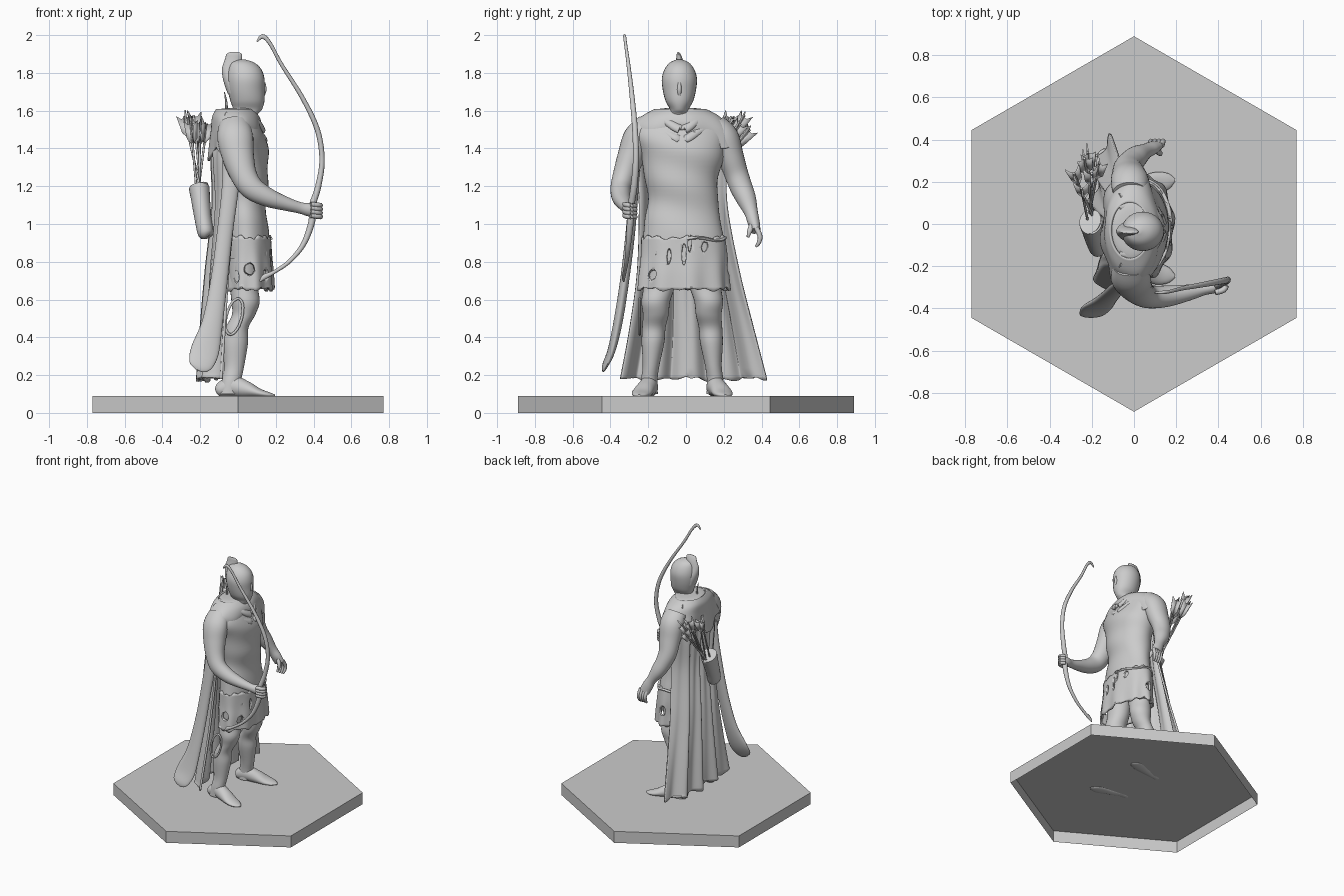
import bpy, bmesh, math, random
from mathutils import Vector
random.seed(4)
TAU = 2 * math.pi


def catmull(rows, t):
    """Smoothly interpolate a list of tuples at t in 0..1."""
    k = min(int(t * (len(rows) - 1)), len(rows) - 2)
    f = t * (len(rows) - 1) - k
    p1, p2 = rows[k], rows[k + 1]
    p0, p3 = rows[max(k - 1, 0)], rows[min(k + 2, len(rows) - 1)]
    return [b + .5 * f * (c - a + f * (2 * a - 5 * b + 4 * c - d + f * (3 * (b - c) + d - a)))
            for a, b, c, d in zip(p0, p1, p2, p3)]


def finish(name, bm, angle=50):
    bmesh.ops.recalc_face_normals(bm, faces=bm.faces)
    me = bpy.data.meshes.new(name)
    bm.to_mesh(me)
    bm.free()
    ob = bpy.data.objects.new(name, me)
    bpy.context.collection.objects.link(ob)
    bpy.ops.object.select_all(action='DESELECT')
    ob.select_set(True)
    bpy.context.view_layer.objects.active = ob
    bpy.ops.object.shade_smooth_by_angle(angle=math.radians(angle))
    return ob


def loft(name, rows, flat=True, n=28, step=5, cap=True, warp=None):
    """Skin elliptical sections (x, y, z, r1, r2); flat keeps them horizontal."""
    bm = bmesh.new()
    m = (len(rows) - 1) * step
    pts = [catmull(rows, i / m) for i in range(m + 1)]
    rings = []
    for i, (x, y, z, r1, r2) in enumerate(pts):
        a, b = Vector((1, 0, 0)), Vector((0, 1, 0))
        if not flat:
            t = (Vector(pts[min(i + 1, m)][:3]) - Vector(pts[max(i - 1, 0)][:3])).normalized()
            a = (b - t * b.dot(t)).normalized()
            b = t.cross(a)
        ring = []
        for j in range(n):
            g = TAU * j / n
            p = Vector((x, y, z)) + a * r1 * math.cos(g) + b * r2 * math.sin(g)
            ring.append(bm.verts.new(warp(p, g, i / m) if warp else p))
        rings.append(ring)
    for r, s in zip(rings, rings[1:]):
        for j in range(n):
            k = (j + 1) % n
            bm.faces.new((r[j], r[k], s[k], s[j]))
    if cap:
        bm.faces.new(rings[0])
        bm.faces.new(rings[-1])
    return finish(name, bm)


def sheet(name, fn, nu, nv, thick):
    """Cloth from fn(u, v)."""
    bm = bmesh.new()
    g = [[bm.verts.new(fn(i / nu, j / nv)) for i in range(nu + 1)] for j in range(nv + 1)]
    for j in range(nv):
        for i in range(nu):
            bm.faces.new((g[j][i], g[j][i + 1], g[j + 1][i + 1], g[j + 1][i]))
    ob = finish(name, bm)
    ob.modifiers.new("thickness", 'SOLIDIFY').thickness = thick
    return ob


# hexagonal base: open underneath
bm = bmesh.new()
lo, hi = [[bm.verts.new((.89 * math.sin(TAU * i / 6), .89 * math.cos(TAU * i / 6), z))
           for i in range(6)] for z in (0, .09)]
for i in range(6):
    bm.faces.new((lo[i], lo[i - 1], hi[i - 1], hi[i]))
bm.faces.new(hi)
finish("hex_base", bm, 30)

# legs and pointed shoes
for s, side in ((-1, "right"), (1, "left")):
    leg = [(.03, .11, .82, .09, .1), (.03, .12, .68, .075, .085), (.04, .14, .59, .075, .076),
           (.03, .14, .52, .062, .068), (-.005, .15, .45, .06, .062), (-.015, .155, .37, .068, .06),
           (-.02, .165, .25, .053, .044), (-.035, .175, .17, .052, .044), (-.045, .175, .1, .06, .046)]
    loft(side + "_leg", [(x, s * y - .02, z, a, b) for x, y, z, a, b in leg])
    foot = [(-.115, .165, .115, .01, .01), (-.1, .168, .12, .036, .036), (-.03, .175, .14, .046, .055),
            (.04, .195, .125, .05, .045), (.11, .215, .105, .052, .025), (.165, .225, .095, .036, .014),
            (.195, .228, .093, .006, .005)]
    loft(side + "_shoe", [(x, s * y - .02, z, a, b) for x, y, z, a, b in foot], flat=False)


# tunic torso with soft diagonal creases
def crease(p, g, t):
    d = .006 * math.sin(28 * p.z + 9 * p.y) * math.sin(math.pi * t)
    return p + Vector((math.cos(g), math.sin(g), 0)) * d


loft("tunic", [(.05, -.01, .8, .12, .225), (.045, -.015, .92, .12, .215), (.04, -.015, 1.02, .115, .2),
               (.03, -.02, 1.13, .12, .185), (.025, -.02, 1.25, .135, .195), (.02, -.025, 1.38, .14, .225),
               (.005, -.03, 1.48, .13, .25), (-.01, -.03, 1.56, .115, .2), (-.01, -.03, 1.605, .09, .13),
               (0, -.03, 1.615, .04, .05)], n=48, warp=crease)


# skirt panels: ragged hem and torn holes
def rag(p, g, t):
    w = .008 * math.sin(9 * g) * (1 - t)
    drop = .014 * math.sin(11 * g) * math.sin(5 * g + 1) * (t < .01 or t > .99)
    return p + Vector((w * math.cos(g), w * math.sin(g), drop))


skirt = loft("skirt", [(.055, -.015, .655, .135, .245), (.055, -.015, .74, .132, .238),
                       (.05, -.012, .83, .13, .23), (.047, -.015, .93, .128, .222)],
             n=72, cap=False, warp=rag)
skirt.modifiers.new("thickness", 'SOLIDIFY').thickness = .014
bm = bmesh.new()
for x, y, z, w, h in [(.18, -.16, .85, .012, .03), (.18, -.09, .83, .012, .045), (.18, -.01, .84, .012, .06),
                      (.18, .02, .9, .01, .05), (.17, .1, .88, .02, .03), (.15, -.18, .73, .025, .03),
                      (.06, -.25, .76, .03, .035), (-.01, -.23, .72, .018, .035), (.05, .23, .77, .025, .04)]:
    vs = bmesh.ops.create_icosphere(bm, subdivisions=2, radius=1)['verts']
    for v in vs:
        front = abs(y) < .2
        v.co = Vector((x + v.co.x * (.035 if front else w),
                       y + v.co.y * (w if front else .035), z + v.co.z * h + .006 * math.sin(40 * v.co.y)))
holes = finish("hole_cutter", bm)
holes.hide_render = True
holes.hide_set(True)
cut = skirt.modifiers.new("torn_holes", 'BOOLEAN')
cut.object, cut.operation, cut.solver = holes, 'DIFFERENCE', 'EXACT'

# torn loop hanging below the skirt
loop = [(-.02 + .042 * math.cos(a) + .02 * math.sin(a), -.245, .51 + .095 * math.sin(a), .006, .007)
        for a in [TAU * i / 12 for i in range(13)]]
loft("torn_loop", loop, flat=False, n=8, step=2)
# belt edge and folded collar
loft("waist_edge", [(.047 + .128 * math.cos(a), -.015 + .222 * math.sin(a), .92 + .008 * math.sin(5 * a), .01, .008)
                    for a in [TAU * i / 24 + .1 for i in range(25)]][:12], flat=False, n=8, step=2)
for k in range(2):
    d = .045 * k
    loft("collar_fold_%d" % (k + 1),
         [(-.07, -.14 - d, 1.59 - d / 3, .02, .02), (.03, -.145 - d, 1.575 - d, .028, .022),
          (.1, -.09 - d / 2, 1.535 - d, .026, .02), (.127 + d / 4, -.02, 1.5 - d * 1.2, .026, .017),
          (.1, .04 + d / 2, 1.535 - d, .026, .02), (.03, .085 + d, 1.575 - d, .028, .022),
          (-.07, .08 + d, 1.59 - d / 3, .02, .02)], flat=False, n=14)

# hooded head, crest and strand
Y = -.035
loft("head", [(.02, Y, 1.52, .08, .085), (.03, Y, 1.575, .072, .062), (.05, Y, 1.605, .076, .05),
              (.05, Y, 1.65, .09, .073), (.043, Y, 1.71, .098, .088), (.04, Y, 1.77, .1, .093),
              (.035, Y, 1.82, .088, .078), (.025, Y, 1.855, .06, .05), (.02, Y, 1.872, .012, .01)])
loft("crest", [(-.02, Y, 1.69, .035, .05), (-.033, Y, 1.76, .045, .045), (-.035, Y, 1.82, .05, .028),
               (-.025, Y, 1.87, .045, .018), (-.02, Y - .004, 1.9, .04, .01), (-.02, Y - .006, 1.91, .02, .004)])
loft("nose_ridge", [(.135, Y, 1.75, .01, .008), (.139, Y, 1.71, .012, .012), (.132, Y, 1.67, .006, .006)], n=10)
loft("strand", [(-.06, -.05, 1.6, .008, .008), (-.063, -.05, 1.65, .006, .006), (-.072, -.05, 1.7, .002, .002)], n=6)

# arms
loft("bow_arm", [(-.02, -.2, 1.53, .06, .08), (-.015, -.255, 1.46, .075, .095), (0, -.29, 1.36, .072, .085),
                 (.03, -.325, 1.26, .062, .07), (.075, -.345, 1.19, .055, .062), (.16, -.342, 1.14, .05, .05),
                 (.26, -.325, 1.105, .038, .036), (.33, -.31, 1.085, .028, .03), (.38, -.298, 1.075, .03, .035),
                 (.425, -.29, 1.065, .02, .025)], flat=False)
loft("free_arm", [(-.02, .15, 1.53, .06, .08), (-.02, .2, 1.46, .078, .09), (-.025, .235, 1.36, .07, .08),
                  (-.03, .265, 1.27, .063, .068), (-.015, .29, 1.2, .06, .06), (.015, .32, 1.13, .052, .053),
                  (.055, .345, 1.06, .036, .036), (.08, .358, 1.01, .032, .04), (.1, .37, .965, .025, .04)],
     flat=False)
for i in range(4):
    f = i / 3
    loft("bow_finger_%d" % (i + 1), [(.385, -.325, 1.105 - .06 * f, .013, .013), (.425, -.312, 1.1 - .06 * f, .014, .014),
         (.437, -.285, 1.098 - .06 * f, .013, .013), (.415, -.265, 1.096 - .06 * f, .01, .01)], flat=False, n=10, step=3)
    loft("free_finger_%d" % (i + 1), [(.075 + .055 * f, .372, .98, .014, .014), (.08 + .058 * f, .392, .935, .013, .012),
         (.08 + .055 * f, .385, .9, .011, .01), (.08 + .05 * f, .37, .88, .006, .006)], flat=False, n=10, step=3)
loft("free_thumb", [(.095, .355, 1.01, .015, .015), (.12, .338, .965, .014, .014), (.125, .328, .93, .007, .007)],
     flat=False, n=10)


# mantle draped over the shoulders
def drape(p, g, t):
    k = (1 - t) ** 2
    d = .01 * math.sin(8 * g) * k
    return p + Vector((d * math.cos(g), d * math.sin(g), .035 * k * math.sin(5 * g + 1) + .09 * k * max(0, math.cos(g))))


mantle = loft("mantle", [(-.02, -.025, 1.37, .135, .3), (-.015, -.025, 1.44, .135, .285), (-.01, -.03, 1.51, .132, .255),
                         (-.015, -.03, 1.57, .122, .205), (-.02, -.03, 1.61, .095, .135)],
              n=64, cap=False, warp=drape)
mantle.modifiers.new("thickness", 'SOLIDIFY').thickness = .012

# long cape: rows hold z, low y, high y, back x
CAPE = [(1.59, -.18, .13, -.1), (1.4, -.26, .21, -.135), (1.1, -.25, .22, -.125),
        (.75, -.26, .285, -.155), (.45, -.3, .36, -.175), (.18, -.35, .43, -.19)]


def cape(u, v):
    z, y0, y1, x = catmull(CAPE, v)
    c = abs(2 * u - 1)
    fold = .026 * v ** .8 * math.sin(u * 27 + 1.5 * v) + .007 * math.sin(u * 51)
    hem = .02 * math.sin(u * 23) * math.sin(u * 9) if v > .98 else 0
    return x + fold + (.1 - .03 * v) * c ** 4, y0 + (y1 - y0) * u, z + hem


sheet("cape", cape, 90, 50, .014)
loft("cape_side_flap", [(-.03, -.26, 1.42, .025, .05), (-.04, -.275, 1.2, .025, .045), (-.07, -.295, .95, .025, .042),
                        (-.1, -.325, .7, .024, .045), (-.135, -.36, .48, .024, .055), (-.175, -.395, .33, .02, .075),
                        (-.2, -.43, .25, .013, .06), (-.21, -.44, .225, .004, .02)], flat=False)

# bow: slim recurve limbs
loft("bow", [(.1, -.325, 1.965, .004, .004), (.13, -.325, 1.993, .008, .012), (.17, -.32, 1.955, .008, .01),
             (.23, -.305, 1.845, .01, .01), (.34, -.285, 1.67, .013, .012), (.42, -.27, 1.5, .015, .014),
             (.445, -.265, 1.34, .016, .014), (.425, -.275, 1.2, .018, .016), (.395, -.29, 1.1, .018, .018),
             (.39, -.295, 1.01, .018, .018), (.345, -.305, .89, .014, .014), (.27, -.315, .8, .011, .011),
             (.19, -.325, .745, .01, .01), (.14, -.33, .72, .01, .014), (.115, -.33, .695, .004, .004)],
     flat=False, n=12)

# quiver with fletched arrows
loft("quiver", [(-.165, -.115, .93, .01, .01), (-.17, -.11, .945, .05, .04), (-.185, -.07, 1.03, .056, .045),
                (-.198, -.02, 1.13, .062, .05), (-.205, .01, 1.19, .066, .054), (-.203, .005, 1.18, .045, .04)],
     flat=False, step=4)
for i, tip in enumerate([(-.285, .24, 1.57), (-.235, .31, 1.575), (-.2, .24, 1.54), (-.165, .29, 1.53),
                         (-.25, .17, 1.54), (-.22, .34, 1.5)]):
    root = Vector((-.2 + .02 * math.cos(i), .0 + .02 * math.sin(i), 1.1))
    tip = Vector(tip)
    d = (tip - root).normalized()
    loft("arrow_shaft_%d" % (i + 1), [(*root, .006, .006), (*tip, .006, .006)], flat=False, n=8, step=1)
    bm = bmesh.new()
    a = d.orthogonal().normalized()
    for k in range(3):
        ang = TAU * k / 3 + i
        o = a * math.cos(ang) + d.cross(a) * math.sin(ang)
        bm.faces.new([bm.verts.new(tip + d * q + o * r) for q, r in
                      ((-.13, .002), (-.09, .03), (.015, .042), (-.01, .02), (-.01, .002))])
    vane = finish("arrow_vanes_%d" % (i + 1), bm)
    vane.modifiers.new("thickness", 'SOLIDIFY').thickness = .007
